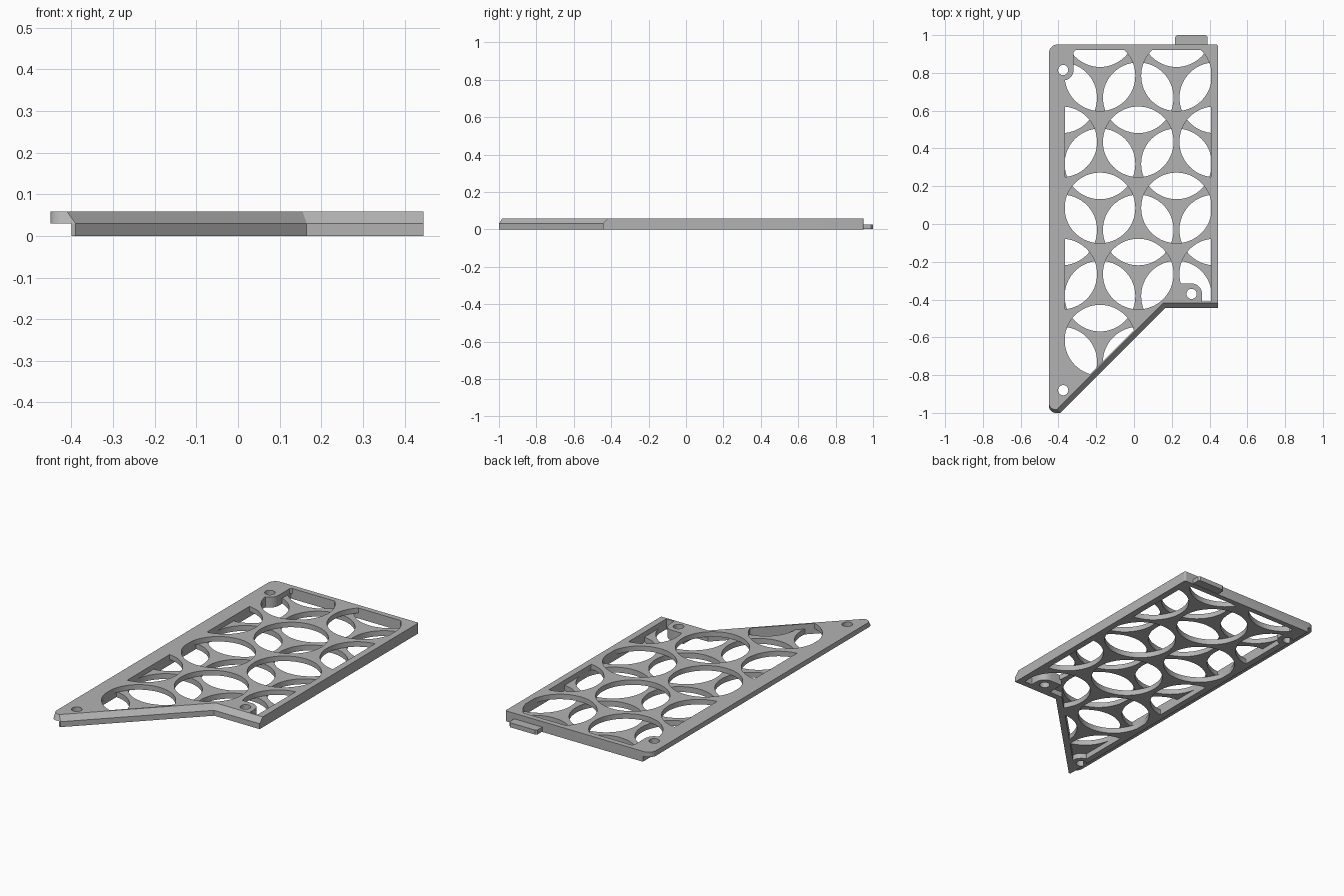
import bpy, bmesh, math
from mathutils import Vector

if "Cube" in bpy.data.objects:
    bpy.data.objects.remove(bpy.data.objects["Cube"], do_unlink=True)

grey = bpy.data.materials.new("plain grey")
grey.use_nodes = True
grey.diffuse_color = (0.45, 0.45, 0.45, 1)
grey.node_tree.nodes["Principled BSDF"].inputs["Base Color"].default_value = grey.diffuse_color

MID, TOP = 0.03, 0.058
RADIUS, PITCH, ROW = 0.187, 0.405, 0.35


def loft(name, rings):
    """Closed solids, each from a (lower outline, z, upper outline, z) entry."""
    bm = bmesh.new()
    for low, z0, high, z1 in rings:
        a = [bm.verts.new((x, y, z0)) for x, y in low]
        b = [bm.verts.new((x, y, z1)) for x, y in high]
        bm.faces.new(a)
        bm.faces.new(b)
        for i in range(len(a)):
            j = (i + 1) % len(a)
            bm.faces.new((a[i], a[j], b[j], b[i]))
    bmesh.ops.recalc_face_normals(bm, faces=bm.faces)
    mesh = bpy.data.meshes.new(name)
    bm.to_mesh(mesh)
    bm.free()
    obj = bpy.data.objects.new(name, mesh)
    bpy.context.collection.objects.link(obj)
    mesh.materials.append(grey)
    return obj


def prism(name, outline, z0=-0.1, z1=0.2):
    return loft(name, [(outline, z0, outline, z1)])


def circle(x, y, r, n=64):
    return [(x + r * math.cos(math.tau * i / n), y + r * math.sin(math.tau * i / n)) for i in range(n)]


def box(x0, x1, y0, y1):
    return [(x0, y0), (x1, y0), (x1, y1), (x0, y1)]


def rounded(corners, n=8):
    """Outline from (x, y, radius) corners, with quarter bends on square corners."""
    out = []
    for i, (x, y, r) in enumerate(corners):
        p = Vector((x, y))
        if r == 0:
            out.append((x, y))
            continue
        u = (Vector(corners[i - 1][:2]) - p).normalized() * r
        v = (Vector(corners[(i + 1) % len(corners)][:2]) - p).normalized() * r
        for k in range(n + 1):
            t = math.pi / 2 * k / n
            out.append(tuple(p + u * (1 - math.sin(t)) + v * (1 - math.cos(t))))
    return out


def boolean(obj, cutter, operation, remove=True):
    mod = obj.modifiers.new("cut", "BOOLEAN")
    mod.operation, mod.solver, mod.object = operation, "EXACT", cutter
    bpy.context.view_layer.objects.active = obj
    bpy.ops.object.modifier_apply(modifier=mod.name)
    if remove:
        bpy.data.objects.remove(cutter, do_unlink=True)


def circle_lattice(rows, shift):
    """Staggered rows of round cutters."""
    discs = []
    for j in range(rows):
        for k in range(-1, 3):
            x = -0.18 + PITCH * (k + 0.5 * (j % 2))
            if -0.56 < x < 0.6:
                ring = circle(x, 0.785 - ROW * j + shift, RADIUS)
                discs.append((ring, -0.05, ring, 0.15))
    return loft("lattice_cutter", discs)


SCREWS = [(-0.375, 0.815), (0.305, -0.37), (-0.375, -0.88)]


def pierce(slab, lattice):
    # Keep the rim and the screw bosses solid
    window = [(-0.365, 0.92), (-0.365, -0.927), (0.152, -0.41), (0.408, -0.41), (0.408, 0.92)]
    boolean(lattice, prism("window", window), "INTERSECT")
    bosses = [circle(x, y, 0.055, 32) for x, y in SCREWS]
    bosses += [box(-0.5, -0.32, 0.815, 1.0), box(0.235, 0.36, -0.5, -0.37),
               box(0.236, 0.305, -0.5, -0.315)]
    for outline in bosses:
        boolean(lattice, prism("boss", outline, -0.15, 0.25), "DIFFERENCE")
    boolean(slab, lattice, "DIFFERENCE")
    for x, y in SCREWS:
        boolean(slab, prism("screw_hole", circle(x, y, 0.027, 32)), "DIFFERENCE")


# Upper layer: overhanging left lip and bevelled front edges
base = rounded([(-0.45, -1.0, 0.035), (-0.39, -1.0, 0), (0.165, -0.445, 0),
                (0.445, -0.445, 0), (0.445, 0.95, 0.01), (-0.45, 0.95, 0.045)])
crown = rounded([(-0.45, -0.983, 0.035), (-0.41, -0.983, 0), (0.155, -0.418, 0),
                 (0.445, -0.418, 0), (0.445, 0.95, 0.01), (-0.45, 0.95, 0.045)])
upper = loft("upper_lattice_layer", [(base, MID, crown, TOP)])
pierce(upper, circle_lattice(5, 0))

# Lower layer: narrower on the left, with the lattice shifted
foot = rounded([(-0.40, -1.0, 0), (-0.39, -1.0, 0), (0.165, -0.445, 0),
                (0.445, -0.445, 0), (0.445, 0.95, 0.01), (-0.40, 0.95, 0)])
lower = prism("lower_lattice_layer", foot, 0, MID)
pierce(lower, circle_lattice(6, ROW * 2 / 3))

# Locking tab on the back edge
tab = prism("back_tab", [(0.218, 0.94), (0.39, 0.94), (0.39, 0.99), (0.38, 1.0), (0.228, 1.0), (0.218, 0.99)],
            0.002, 0.027)

for obj in (upper, lower, tab):
    bpy.ops.object.select_all(action="DESELECT")
    obj.select_set(True)
    bpy.context.view_layer.objects.active = obj
    bpy.ops.object.shade_smooth_by_angle(angle=math.radians(30))
